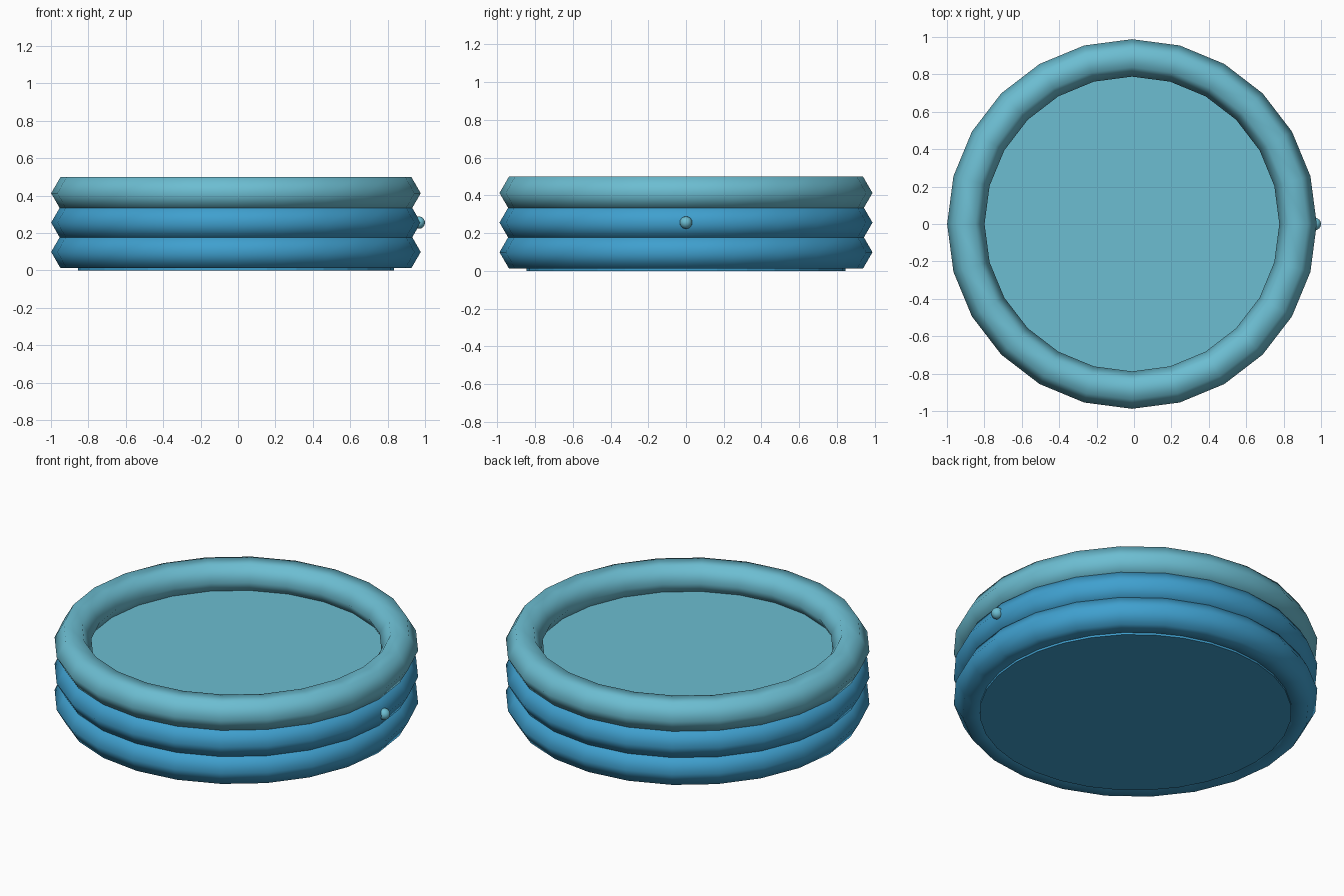
import bpy
from math import pi

cube = bpy.data.objects.get("Cube")
if cube:
    bpy.data.objects.remove(cube, do_unlink=True)


def material(name, rgb):
    mat = bpy.data.materials.new(name)
    mat.use_nodes = True
    mat.diffuse_color = (*rgb, 1)
    mat.node_tree.nodes["Principled BSDF"].inputs["Base Color"].default_value = (*rgb, 1)
    return mat


teal = material("light teal", (0.15, 0.51, 0.64))
blue = material("mid blue", (0.05, 0.35, 0.62))

CENTRE_X = -0.011
RING_RADIUS, TUBE_RADIUS = 0.888, 0.1
RING_GAP, LOWEST_RING = 0.157, 0.099
FLOOR_RADIUS, WATER_LEVEL = 0.845, 0.35


def finish(name, *mats):
    obj = bpy.context.object
    obj.name = name
    for mat in mats:
        obj.data.materials.append(mat)
    return obj


# Three stacked inflated rings with six-sided tubes
for i, (name, mat) in enumerate([("bottom_ring", blue), ("middle_ring", blue), ("top_ring", teal)]):
    bpy.ops.mesh.primitive_torus_add(
        major_segments=24, minor_segments=6,
        major_radius=RING_RADIUS, minor_radius=TUBE_RADIUS,
        location=(CENTRE_X, 0, LOWEST_RING + i * RING_GAP))
    finish(name, mat)
    bpy.ops.object.shade_smooth()

# Water body: teal surface, blue base and sides
bpy.ops.mesh.primitive_cylinder_add(
    vertices=32, radius=FLOOR_RADIUS, depth=WATER_LEVEL,
    location=(CENTRE_X, 0, WATER_LEVEL / 2))
water = finish("water_and_base", blue, teal)
for face in water.data.polygons:
    face.material_index = 1 if face.normal.z > 0.5 else 0

# Air valve on the left side of the middle ring
bpy.ops.mesh.primitive_uv_sphere_add(
    segments=16, ring_count=8, radius=0.033,
    location=(0.967, 0, LOWEST_RING + RING_GAP), rotation=(0, pi / 2, 0))
finish("air_valve", teal)
bpy.ops.object.shade_smooth()
